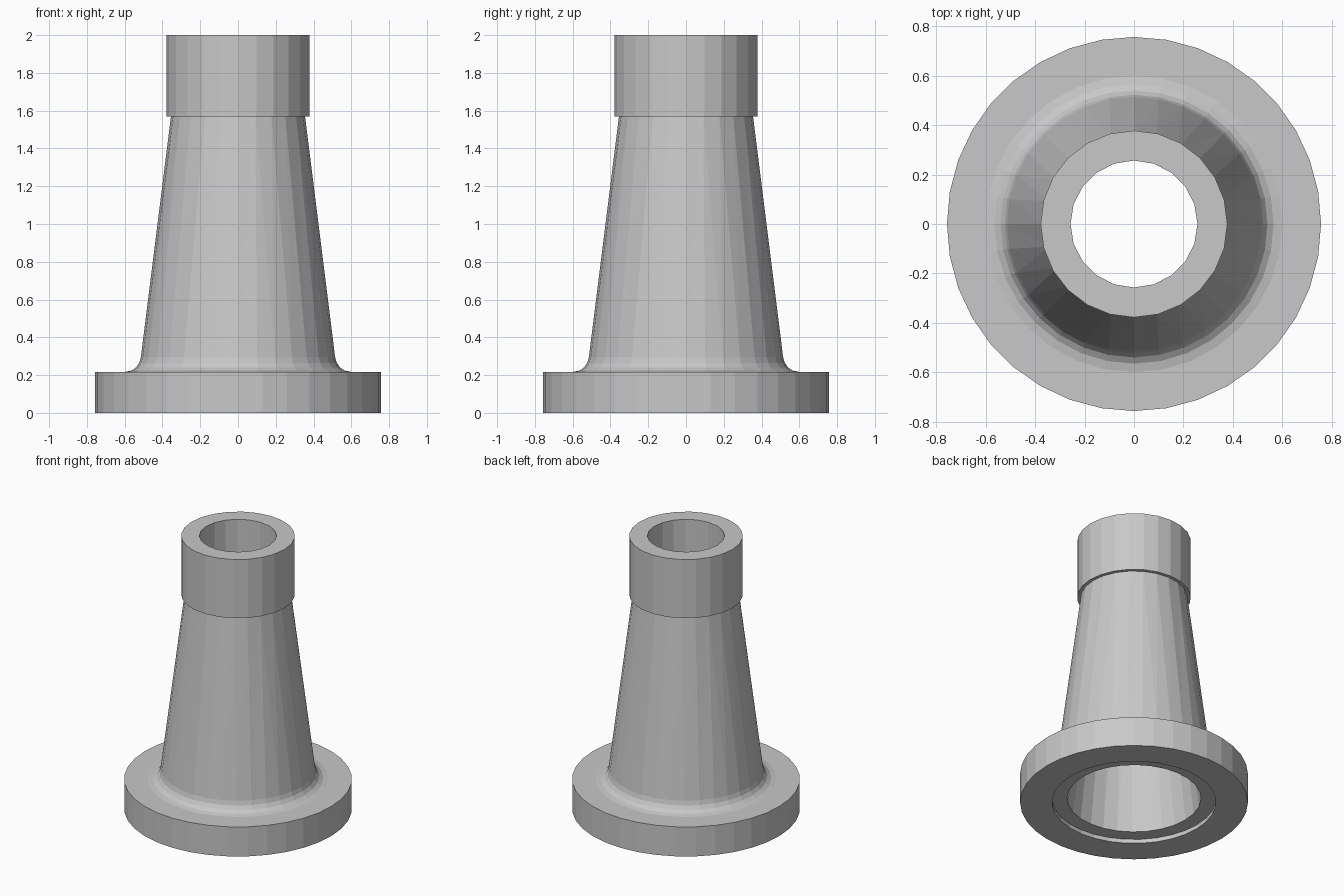
import bpy
import bmesh
from math import pi, sin, cos

cube = bpy.data.objects.get("Cube")
if cube:
    bpy.data.objects.remove(cube, do_unlink=True)

# One plain grey metal
grey = bpy.data.materials.new("grey_metal")
grey.use_nodes = True
colour = (0.58, 0.58, 0.58, 1)
grey.diffuse_color = colour
grey.node_tree.nodes["Principled BSDF"].inputs["Base Color"].default_value = colour

# Closed profile, outside then inside: radius, height, number of sides
profile = [
    # flange
    (0.545, 0, 32), (0.757, 0, 36), (0.757, 0.217, 36),
    # fillet
    (0.6, 0.217, 32), (0.565, 0.224, 32), (0.54, 0.24, 32),
    (0.523, 0.265, 32), (0.514, 0.296, 32),
    # tapered neck and collar
    (0.355, 1.57, 24), (0.378, 1.57, 24), (0.378, 2, 24),
    # bore
    (0.257, 2, 20), (0.257, 1.57, 20), (0.445, 0.03, 28),
    # recess under the flange
    (0.545, 0.03, 32),
]


def add_ring(bm, radius, z, sides):
    """Ring of vertices starting at the back."""
    return [bm.verts.new((radius * sin(2 * pi * i / sides),
                          radius * cos(2 * pi * i / sides), z))
            for i in range(sides)]


def join_rings(bm, a, b):
    """Strip between two rings, which may differ in their number of sides."""
    na, nb = len(a), len(b)
    if na == nb:
        for i in range(na):
            j = (i + 1) % na
            bm.faces.new((a[i], a[j], b[j], b[i]))
        return
    i = j = 0
    while i < na or j < nb:
        if j == nb or (i < na and (i + 1) * nb <= (j + 1) * na):
            bm.faces.new((a[i], a[(i + 1) % na], b[j % nb]))
            i += 1
        else:
            bm.faces.new((a[i % na], b[(j + 1) % nb], b[j]))
            j += 1


# Revolve the profile into one hollow solid
bm = bmesh.new()
rings = [add_ring(bm, *point) for point in profile]
for k, ring in enumerate(rings):
    join_rings(bm, ring, rings[(k + 1) % len(rings)])
bmesh.ops.recalc_face_normals(bm, faces=bm.faces)

mesh = bpy.data.meshes.new("flanged_nozzle")
bm.to_mesh(mesh)
bm.free()
mesh.materials.append(grey)
nozzle = bpy.data.objects.new("flanged_nozzle", mesh)
bpy.context.collection.objects.link(nozzle)
